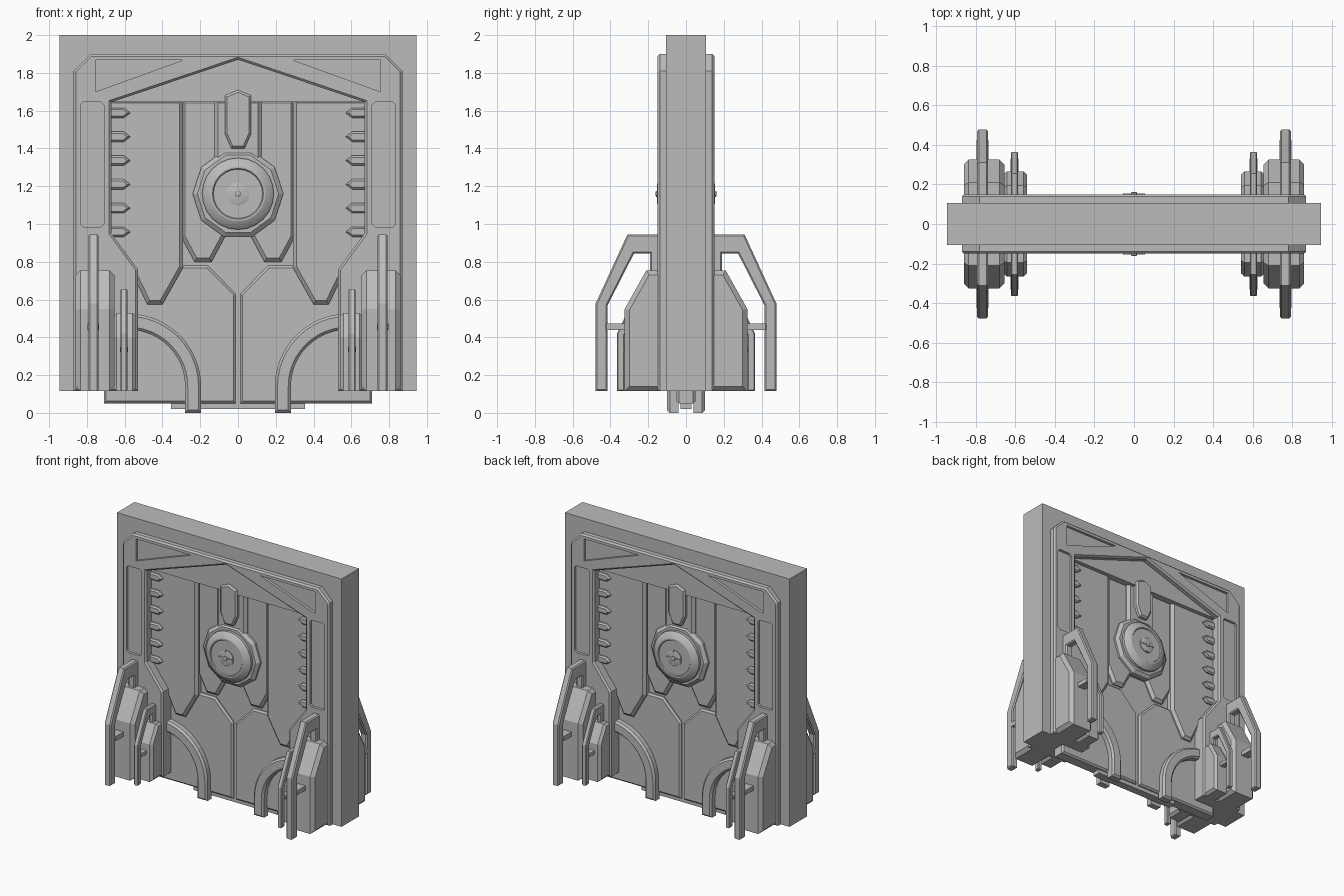
import bpy, bmesh, math

if "Cube" in bpy.data.objects:
    bpy.data.objects.remove(bpy.data.objects["Cube"])

grey = bpy.data.materials.new("stone grey")
grey.diffuse_color = (0.5, 0.5, 0.5, 1)
grey.use_nodes = True
grey.node_tree.nodes["Principled BSDF"].inputs["Base Color"].default_value = grey.diffuse_color


def finish(bm, name, mirror, smooth=None):
    """Turn a bmesh into an object, mirrored over the listed axes."""
    bmesh.ops.recalc_face_normals(bm, faces=bm.faces)
    me = bpy.data.meshes.new(name)
    bm.to_mesh(me)
    bm.free()
    me.materials.append(grey)
    ob = bpy.data.objects.new(name, me)
    bpy.context.collection.objects.link(ob)
    if mirror:
        m = ob.modifiers.new("Mirror", 'MIRROR')
        m.use_axis = ['X' in mirror, 'Y' in mirror, False]
        m.merge_threshold = 0.0005
    if smooth:
        bpy.context.view_layer.objects.active = ob
        ob.select_set(True)
        bpy.ops.object.shade_smooth_by_angle(angle=math.radians(smooth))
        ob.select_set(False)
    return ob


def prism(name, pts, lo, hi, axis='Y', bevel=0.0, mirror='XY'):
    """Extrude a profile: XZ points along Y, or YZ points along X.
    Bevels the cap at lo (both caps for axis X); open on mirror planes."""
    bm = bmesh.new()
    place = (lambda a, b, t: (a, t, b)) if axis == 'Y' else (lambda a, b, t: (t, a, b))
    k = 1 if axis == 'Y' else 0
    caps = [[bm.verts.new(place(a, b, t)) for a, b in pts] for t in (lo, hi)]
    bm.faces.new(caps[0])
    bm.faces.new(caps[1][::-1])
    n = len(pts)
    for i in range(n):
        j = (i + 1) % n
        bm.faces.new((caps[0][i], caps[1][i], caps[1][j], caps[0][j]))
    bmesh.ops.recalc_face_normals(bm, faces=bm.faces)
    if bevel:
        ends = [lo] if axis == 'Y' else [lo, hi]
        edges = [e for e in bm.edges
                 if any(all(abs(v.co[k] - t) < 1e-5 for v in e.verts) for t in ends)
                 and not all(abs(v.co.x) < 1e-5 for v in e.verts)]
        bmesh.ops.bevel(bm, geom=edges, offset=bevel, segments=1, affect='EDGES')
    if 'X' in mirror:
        inner = [f for f in bm.faces if all(abs(v.co.x) < 1e-4 for v in f.verts)]
        bmesh.ops.delete(bm, geom=inner, context='FACES')
    return finish(bm, name, mirror)


def lathe(name, profile, cz, steps, smooth):
    """Spin (radius, y) points around a y axis at height cz."""
    bm = bmesh.new()
    rings = []
    for r, y in profile:
        rings.append([bm.verts.new((r * math.cos(a), y, cz + r * math.sin(a)))
                      for a in (2 * math.pi * i / steps for i in range(steps))])
    for p, q in zip(rings, rings[1:]):
        for i in range(steps):
            j = (i + 1) % steps
            bm.faces.new((p[i], p[j], q[j], q[i]))
    bm.faces.new(rings[-1])
    return finish(bm, name, 'Y', smooth)


def box(name, x0, x1, y0, y1, z0, z1, mirror='XY', bevel=0.0):
    return prism(name, [(x0, z0), (x1, z0), (x1, z1), (x0, z1)], y0, y1,
                 mirror=mirror, bevel=bevel)


# Thick outer wall with the doorway opening
jamb = [(0.53, 0.115), (0.53, 0.76), (0.67, 0.95), (0.67, 1.645)]
prism("outer_wall", [(0, 2), (0.945, 2), (0.945, 0.115)] + jamb + [(0, 1.645)],
      -0.105, 0.105, mirror='X')

# Raised door frame with gable and sunken panels
frame = prism("door_frame",
              [(0, 1.9), (0.78, 1.9), (0.87, 1.81), (0.87, 0.115)] + jamb + [(0, 1.87)],
              -0.15, -0.1, bevel=0.012)
cutters = [
    prism("corner_recess_cutter", [(0.29, 1.868), (0.755, 1.868), (0.755, 1.7)], -0.2, -0.13),
    prism("side_recess_cutter",
          [(0.725, 0.985), (0.82, 0.985), (0.835, 1.0), (0.835, 1.63), (0.82, 1.645),
           (0.725, 1.645), (0.71, 1.63), (0.71, 1.0)], -0.2, -0.13)]
for c in cutters:
    c.hide_render = True
    c.hide_set(True)
    cut = frame.modifiers.new("Recess", 'BOOLEAN')
    cut.operation = 'DIFFERENCE'
    cut.solver = 'EXACT'
    cut.object = c

# Door core, lower leaves and bottom rail
box("door_core", -0.69, 0.69, -0.03, 0.03, 0.06, 1.66, mirror='')
prism("lower_leaf", [(0.012, 0.05), (0.71, 0.05), (0.71, 0.78), (0.16, 0.78), (0.012, 0.63)],
      -0.05, 0.0, bevel=0.012)
box("bottom_rail", -0.355, 0.355, -0.03, 0.03, 0.02, 0.06, mirror='')

# Side panels with pointed lower ends, and their teeth
prism("side_panel", [(0.69, 1.66), (0.29, 1.66), (0.29, 0.77), (0.4, 0.575), (0.48, 0.575),
                     (0.54, 0.7), (0.69, 0.95)], -0.08, 0.0, bevel=0.02)
for i in range(6):
    z = 1.588 - 0.126 * i
    prism("tooth", [(0.68, z - 0.027), (0.605, z - 0.027), (0.57, z), (0.605, z + 0.027),
                    (0.68, z + 0.027)], -0.1, -0.06, bevel=0.01)

# Centre panel with two feet, tower and pendant
prism("centre_panel", [(0, 1.66), (0.3, 1.66), (0.3, 0.93), (0.23, 0.8), (0.14, 0.8),
                       (0.07, 0.93), (0, 0.93)], -0.06, 0.0, bevel=0.02)
prism("tower", [(0, 1.66), (0.125, 1.66), (0.125, 1.3), (0, 1.3)], -0.085, -0.03, bevel=0.02)
prism("pendant", [(0, 1.71), (0.07, 1.68), (0.07, 1.48), (0.035, 1.4), (0, 1.4)],
      -0.12, -0.06, bevel=0.012)

# Central lock: ten-sided base, round dial, hub and cross
lathe("lock_base", [(0.24, -0.03), (0.24, -0.075), (0.215, -0.095)], 1.16, 10, None)
lathe("lock_dial", [(0.19, -0.08), (0.19, -0.115), (0.175, -0.13), (0.145, -0.145),
                    (0.135, -0.145), (0.13, -0.138)], 1.16, 24, 25)
lathe("lock_hub", [(0.06, -0.13), (0.06, -0.145), (0.05, -0.149)], 1.16, 20, 30)
lathe("lock_pin", [(0.016, -0.14), (0.016, -0.158), (0.01, -0.162)], 1.16, 12, 30)
box("lock_cross_bar", -0.055, 0.055, -0.153, -0.14, 1.155, 1.165, mirror='Y')
box("lock_cross_post", -0.005, 0.005, -0.153, -0.14, 1.105, 1.215, mirror='Y')

# Quarter-round arches standing on the floor
steps = 12
angles = [math.pi / 2 * i / steps for i in range(steps + 1)]
arc = lambda r: [(0.58 - r * math.sin(a), 0.14 + r * math.cos(a)) for a in angles]
prism("arch", arc(0.385) + [(0.195, 0), (0.28, 0)] + arc(0.3)[::-1], -0.1, -0.04, bevel=0.014)

# Buttress pods, each with a bent fin and a strut
prism("large_pod", [(-0.1, 0.115), (-0.325, 0.115), (-0.325, 0.55), (-0.21, 0.755),
                    (-0.1, 0.755)], 0.655, 0.86, axis='X', bevel=0.025)
prism("large_fin", [(-0.1, 0.945), (-0.31, 0.945), (-0.478, 0.58), (-0.478, 0.115),
                    (-0.415, 0.115), (-0.415, 0.57), (-0.275, 0.845), (-0.19, 0.845),
                    (-0.19, 0.7), (-0.1, 0.7)], 0.738, 0.792, axis='X', bevel=0.008)
box("large_strut", 0.735, 0.797, -0.43, -0.31, 0.438, 0.472, bevel=0.008)
prism("small_pod", [(-0.1, 0.115), (-0.265, 0.115), (-0.265, 0.4), (-0.195, 0.53),
                    (-0.1, 0.53)], 0.54, 0.66, axis='X', bevel=0.018)
prism("small_fin", [(-0.1, 0.655), (-0.255, 0.655), (-0.365, 0.42), (-0.365, 0.115),
                    (-0.325, 0.115), (-0.325, 0.41), (-0.235, 0.59), (-0.18, 0.59),
                    (-0.18, 0.5), (-0.1, 0.5)], 0.586, 0.622, axis='X', bevel=0.006)
box("small_strut", 0.583, 0.625, -0.335, -0.255, 0.322, 0.348, bevel=0.006)
